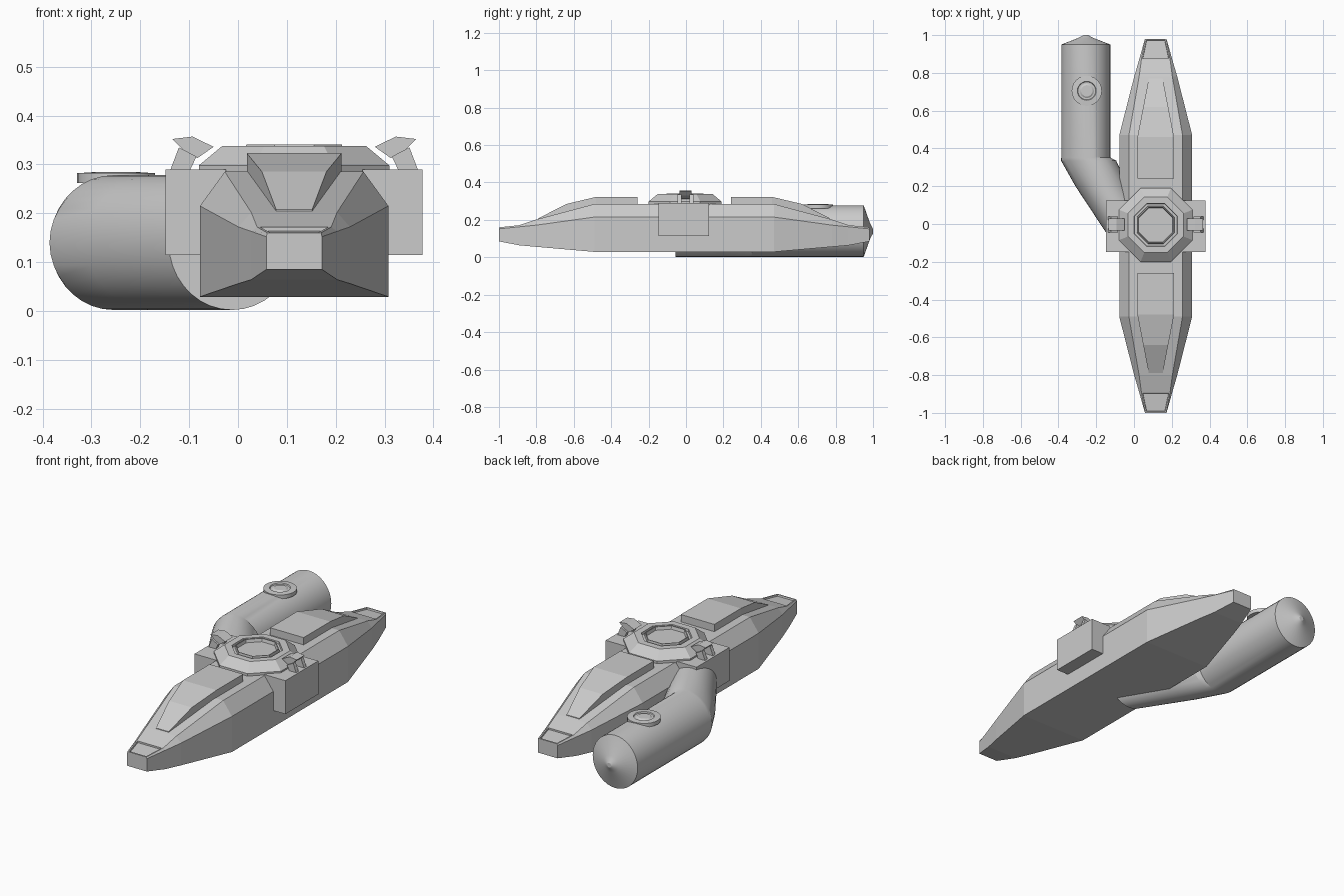
import bpy, bmesh, math

if "Cube" in bpy.data.objects:
    bpy.data.objects.remove(bpy.data.objects["Cube"])

CX, CY = 0.115, -0.01
grey = bpy.data.materials.new("hull grey")
grey.diffuse_color = (0.6, 0.6, 0.6, 1)
grey.use_nodes = True
grey.node_tree.nodes["Principled BSDF"].inputs["Base Color"].default_value = grey.diffuse_color


def finish(name, bm, smooth=False):
    bmesh.ops.recalc_face_normals(bm, faces=bm.faces[:])
    me = bpy.data.meshes.new(name)
    bm.to_mesh(me)
    bm.free()
    me.materials.append(grey)
    ob = bpy.data.objects.new(name, me)
    bpy.context.collection.objects.link(ob)
    if smooth:
        bpy.context.view_layer.objects.active = ob
        ob.select_set(True)
        bpy.ops.object.shade_smooth_by_angle(angle=math.radians(25))
        ob.select_set(False)
    return ob


def loft(rings):
    """Skin a list of equal-length closed rings and cap the ends."""
    bm = bmesh.new()
    vs = [[bm.verts.new(p) for p in r] for r in rings]
    n = len(vs[0])
    for a, b in zip(vs, vs[1:]):
        for i in range(n):
            j = (i + 1) % n
            bm.faces.new((a[i], a[j], b[j], b[i]))
    bm.faces.new(vs[0][::-1])
    bm.faces.new(vs[-1])
    return bm


def box(name, x0, x1, y0, y1, z0, z1):
    return finish(name, loft([[(x0, y0, z), (x1, y0, z), (x1, y1, z), (x0, y1, z)] for z in (z0, z1)]))


# Hull: distance from middle, bottom/side half width, bottom z, side z, top half width, top z
half = [(0.99, .057, .085, .152, .055, .16),
        (0.88, .088, .064, .163, .076, .172),
        (0.79, .114, .056, .172, .088, .202),
        (0.48, .193, .029, .215, .142, .285)]
secs = [(-d, *r) for d, *r in half] + [(d, *r) for d, *r in half[::-1]]
bm = loft([[(CX - w, CY + y, zb), (CX + w, CY + y, zb), (CX + w, CY + y, zs),
            (CX + t, CY + y, zt), (CX - t, CY + y, zt), (CX - w, CY + y, zs)]
           for y, w, zb, zs, t, zt in secs])
bm.normal_update()
bmesh.ops.recalc_face_normals(bm, faces=bm.faces[:])
# recessed panels on both tips
tips = [f for f in bm.faces if abs(f.calc_center_median().y - CY) > 0.9
        and f.normal.z > 0.9 and abs(f.calc_center_median().x - CX) < .01]
bmesh.ops.inset_individual(bm, faces=tips, thickness=0.009, depth=0)
bmesh.ops.inset_individual(bm, faces=tips, thickness=0.002, depth=-0.008)
finish("hull", bm)

# Raised deck covers, front and rear
for name, s in (("front_deck_cover", -1), ("rear_deck_cover", 1)):
    rings = []
    for d, w, zt in ((.25, .097, .323), (.47, .097, .323), (.63, .066, .285), (.78, .037, .208)):
        y = CY + s * d
        rings.append([(CX - w, y, zt - .1), (CX + w, y, zt - .1), (CX + w, y, zt), (CX - w, y, zt)])
    finish(name, loft(rings))

# Side boxes
for name, s in (("left_side_box", -1), ("right_side_box", 1)):
    a, b = sorted((CX + s * .14, CX + s * .263))
    box(name, a, b, -.148, .124, .115, .29)


# Octagonal turret ring with stepped recess
def octagon(apothem, z):
    r = apothem / math.cos(math.pi / 8)
    return [(CX + r * math.cos((i + .5) * math.pi / 4), CY + .005 + r * math.sin((i + .5) * math.pi / 4), z)
            for i in range(8)]


finish("turret_ring", loft([octagon(*p) for p in (
    (.195, .27), (.195, .298), (.147, .338), (.114, .338), (.112, .326), (.1, .326), (.098, .341), (.094, .341),
    (.09, .325))]))

# Clamps beside the turret: bent top plate on two slanted legs
for name, s in (("left_clamp", -1), ("right_clamp", 1)):
    top = [(.165, .336), (.208, .357), (.25, .352), (.228, .33), (.198, .313)]
    finish(name + "_top", loft([[(CX + s * x, y, z) for x, z in top] for y in (-.035, .03)]))
    leg = [(.215, .285), (.255, .285), (.236, .335), (.2, .316)]
    for k, y in enumerate((-.045, .02)):
        finish(f"{name}_leg_{k + 1}", loft([[(CX + s * x, yy, z) for x, z in leg] for yy in (y, y + .02)]))

# Bent cylindrical pod: y, centre x, half width, half height
path = [(-.055, -.012, .13, .138), (.2, -.17, .14, .138), (.335, -.24, .146, .138), (.352, -.255, .13, .138),
        (.95, -.255, .13, .138), (.983, -.255, .045, .045), (.99, -.255, .03, .03), (1.0, -.255, .012, .012)]
N = 36
finish("bent_pod", loft([[(x + rx * math.cos(2 * math.pi * i / N), y, .14 + rz * math.sin(2 * math.pi * i / N))
                          for i in range(N)] for y, x, rx, rz in path]), True)

# Hatch on top of the pod
finish("pod_hatch", loft([[(-.25 + r * math.cos(2 * math.pi * i / 24), .705 + r * math.sin(2 * math.pi * i / 24), z)
                           for i in range(24)]
                          for r, z in ((.08, .262), (.08, .282), (.05, .284), (.047, .279), (.038, .279), (.03, .284))]), True)
